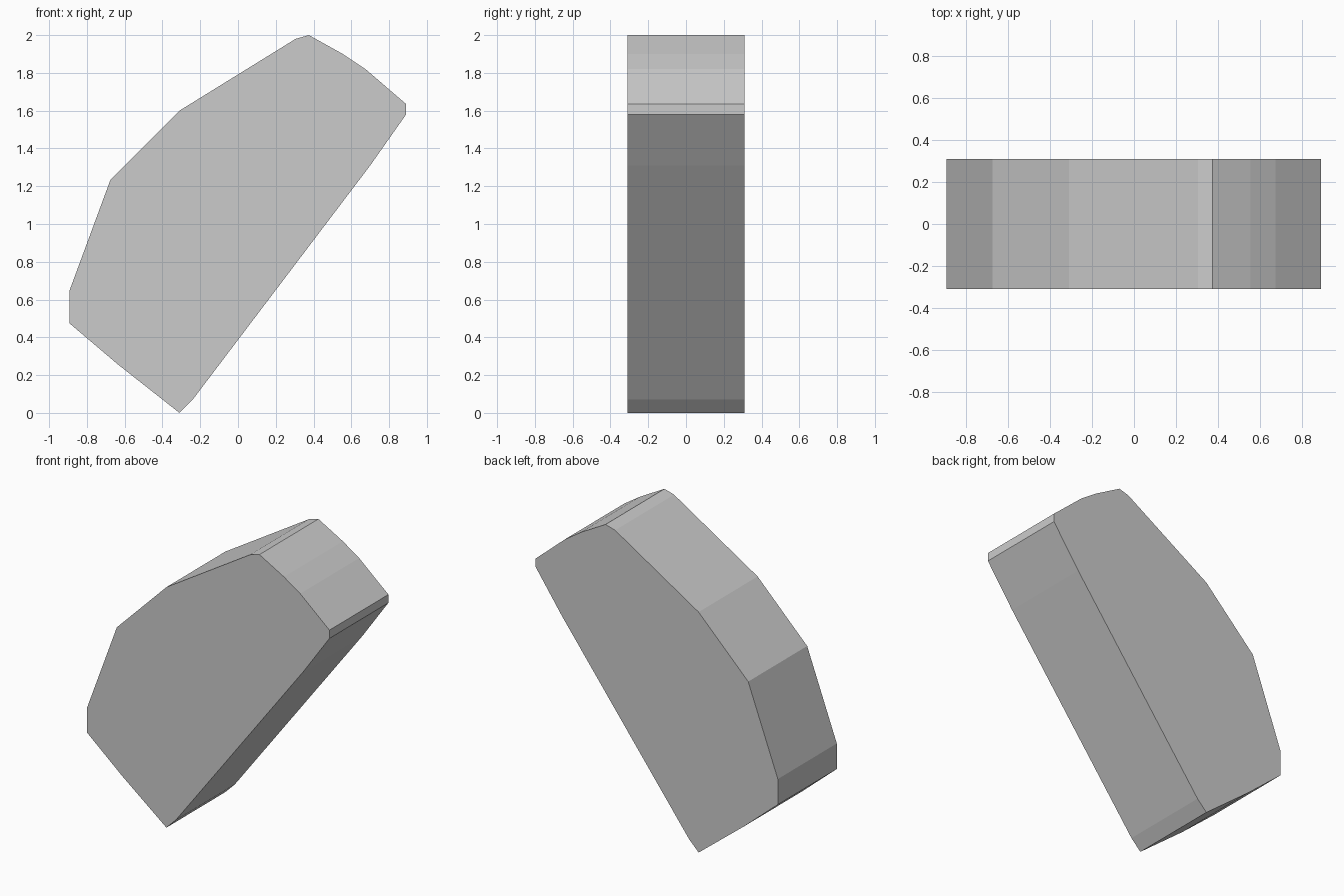
import bpy, bmesh
from mathutils import Vector

if "Cube" in bpy.data.objects:
    bpy.data.objects.remove(bpy.data.objects["Cube"])

# Slab outline in the xz plane, counter-clockwise seen from the front
OUTLINE = [(-0.31, 0.0), (-0.24, 0.07), (0.70, 1.31), (0.89, 1.58), (0.89, 1.635),
           (0.675, 1.82), (0.555, 1.90), (0.375, 2.0), (0.305, 1.98), (-0.31, 1.60),
           (-0.675, 1.235), (-0.893, 0.645), (-0.893, 0.475), (-0.64, 0.26)]
HALF_DEPTH = 0.31


def extruded_profile(name, outline, half_depth):
    bm = bmesh.new()
    front = bm.faces.new([bm.verts.new((x, -half_depth, z)) for x, z in outline])
    result = bmesh.ops.extrude_face_region(bm, geom=[front], use_keep_orig=True)
    moved = [v for v in result["geom"] if isinstance(v, bmesh.types.BMVert)]
    bmesh.ops.translate(bm, verts=moved, vec=Vector((0, 2 * half_depth, 0)))
    bmesh.ops.recalc_face_normals(bm, faces=bm.faces)
    mesh = bpy.data.meshes.new(name)
    bm.to_mesh(mesh)
    bm.free()
    obj = bpy.data.objects.new(name, mesh)
    bpy.context.collection.objects.link(obj)
    return obj


# Faceted stone slab
extruded_profile("stone_slab", OUTLINE, HALF_DEPTH)
